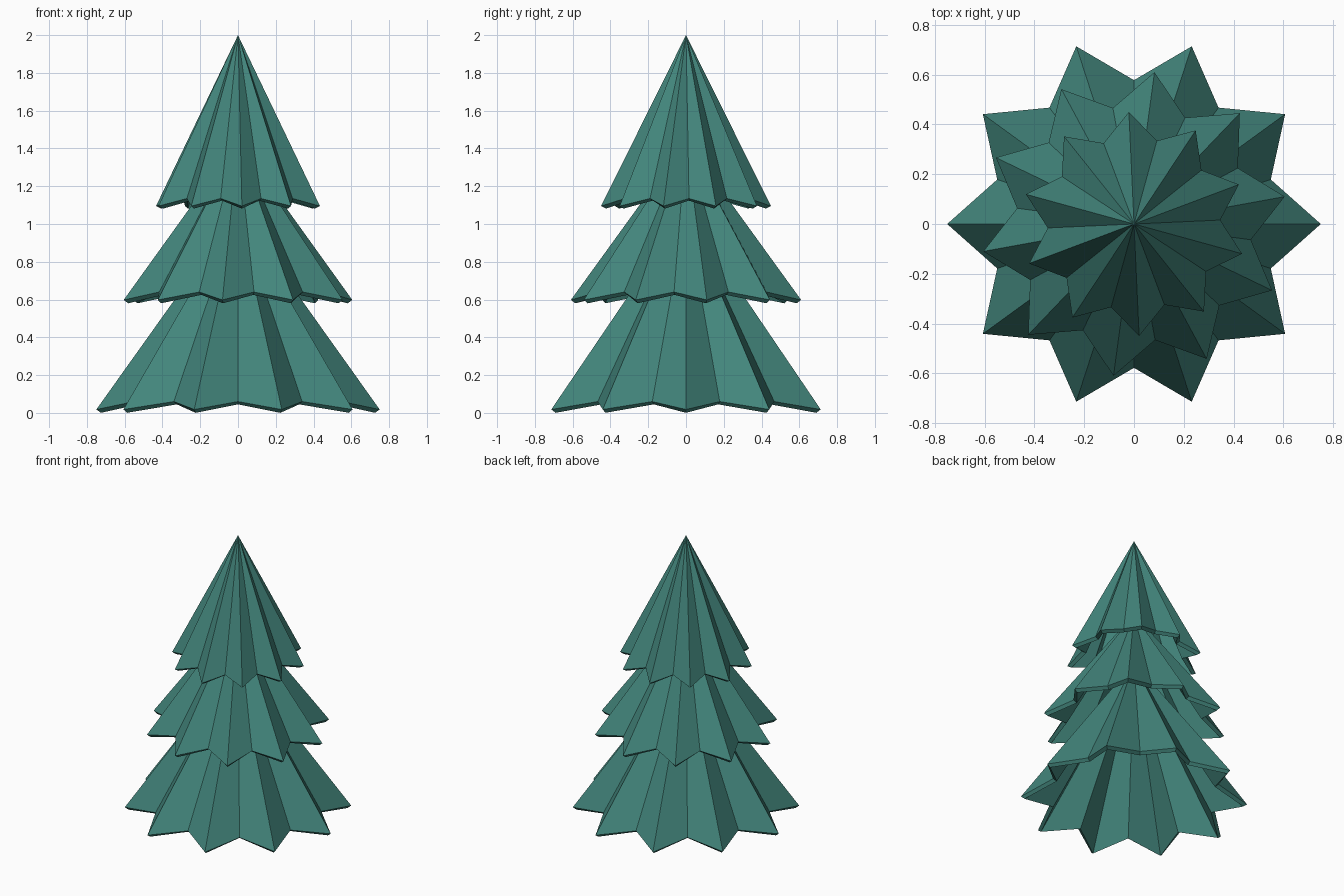
import bpy, math

if "Cube" in bpy.data.objects:
    bpy.data.objects.remove(bpy.data.objects["Cube"])

POINTS = 10
mat = bpy.data.materials.new("pine_green")
mat.diffuse_color = (0.055, 0.235, 0.2, 1)
mat.use_nodes = True
mat.node_tree.nodes["Principled BSDF"].inputs["Base Color"].default_value = mat.diffuse_color


def tier(name, radius, tip_z, notch_z, apex_z, turn):
    """Open pleated cone with a star-shaped hem and a thin wall."""
    verts = [(0, 0, apex_z)]
    n = POINTS * 2
    for i in range(n):
        r, z = (radius, tip_z) if i % 2 == 0 else (radius * 0.77, notch_z)
        a = turn + i * math.tau / n
        verts.append((r * math.cos(a), r * math.sin(a), z))
    faces = [(0, 1 + i, 1 + (i + 1) % n) for i in range(n)]
    mesh = bpy.data.meshes.new(name)
    mesh.from_pydata(verts, [], faces)
    mesh.materials.append(mat)
    obj = bpy.data.objects.new(name, mesh)
    bpy.context.collection.objects.link(obj)
    wall = obj.modifiers.new("wall", "SOLIDIFY")
    wall.thickness = 0.03
    wall.offset = -1
    return obj


# Three stacked tiers of branches, each turned a little further
tier("bottom_branches", 0.75, 0.018, 0.06, 1.07, 0.0)
tier("middle_branches", 0.615, 0.598, 0.64, 1.44, 0.18)
tier("top_branches", 0.45, 1.095, 1.135, 2.0, 0.36)
